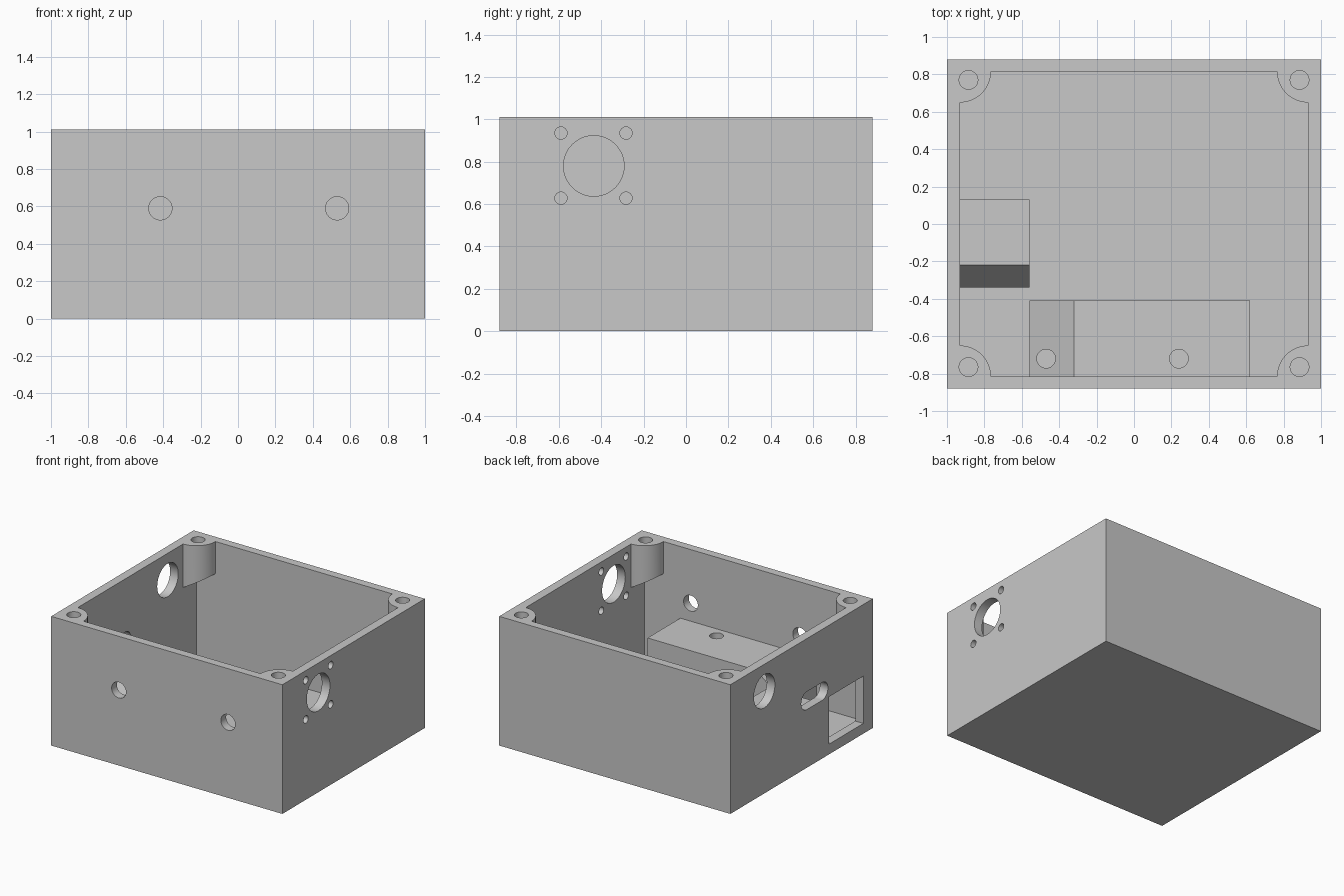
import bpy, bmesh, math
from mathutils import Vector

cube = bpy.data.objects.get("Cube")
if cube:
    bpy.data.objects.remove(cube, do_unlink=True)

# Main dimensions
HX, HY, H = 1.0, 0.88, 1.01
IX, IY = 0.93, 0.815
FLOOR, LEDGE, STEP = 0.07, 0.45, 0.26
POST_R, BITE = 0.165, 0.03

grey = bpy.data.materials.new("light_grey")
grey.use_nodes = True
grey.diffuse_color = (0.58, 0.58, 0.58, 1)
grey.node_tree.nodes["Principled BSDF"].inputs["Base Color"].default_value = grey.diffuse_color


def arc(cx, cy, r, start=0, end=360, n=48):
    """Points along an arc; a full turn leaves out the repeated end point."""
    count = n if end - start >= 360 else n + 1
    angles = [math.radians(start + (end - start) * i / n) for i in range(count)]
    return [(cx + r * math.cos(a), cy + r * math.sin(a)) for a in angles]


def rect(a0, a1, b0, b1):
    return [(a0, b0), (a1, b0), (a1, b1), (a0, b1)]


def prism(name, points, axis, lo, hi, trim=None):
    """Extrude a flat profile along an axis, optionally trimmed by a plane."""
    place = {"x": lambda a, b, c: (c, a, b),
             "y": lambda a, b, c: (a, c, b),
             "z": lambda a, b, c: (a, b, c)}[axis]
    bm = bmesh.new()
    face = bm.faces.new([bm.verts.new(place(a, b, lo)) for a, b in points])
    new = bmesh.ops.extrude_face_region(bm, geom=[face])["geom"]
    moved = [v for v in new if isinstance(v, bmesh.types.BMVert)]
    bmesh.ops.translate(bm, verts=moved, vec=Vector(place(0, 0, hi - lo)))
    if trim:
        bmesh.ops.bisect_plane(bm, geom=bm.verts[:] + bm.edges[:] + bm.faces[:],
                               plane_co=trim[0], plane_no=trim[1], clear_inner=True)
        bmesh.ops.holes_fill(bm, edges=[e for e in bm.edges if e.is_boundary])
    bmesh.ops.recalc_face_normals(bm, faces=bm.faces)
    mesh = bpy.data.meshes.new(name)
    bm.to_mesh(mesh)
    bm.free()
    mesh.materials.append(grey)
    obj = bpy.data.objects.new(name, mesh)
    bpy.context.collection.objects.link(obj)
    return obj


def combine(target, tool, operation):
    """Apply a boolean and discard the tool."""
    tool.hide_render = True
    mod = target.modifiers.new(operation.lower(), "BOOLEAN")
    mod.operation, mod.solver, mod.object = operation, "EXACT", tool
    bpy.context.view_layer.objects.active = target
    bpy.ops.object.modifier_apply(modifier=mod.name)
    bpy.data.objects.remove(tool, do_unlink=True)


# Open box
box = prism("enclosure", rect(-HX, HX, -HY, HY), "z", 0, H)
combine(box, prism("cavity", rect(-IX, IX, -IY, IY), "z", FLOOR, H + 0.2), "DIFFERENCE")

# Mounting block on the front wall, with a sloped end
block = [(-0.56, FLOOR - BITE), (0.62, FLOOR - BITE), (0.62, LEDGE),
         (-0.32, LEDGE), (-0.56, STEP)]
combine(box, prism("front_block", block, "y", -IY - BITE, -0.41), "UNION")

# Ledge on the side wall, with a sloped front
ledge = [(-0.34, FLOOR - BITE), (0.13, FLOOR - BITE), (0.13, LEDGE),
         (-0.22, LEDGE), (-0.34, STEP)]
combine(box, prism("side_ledge", ledge, "x", -IX - BITE, -0.56), "UNION")

# Rounded corner posts with tapered undersides
for sx in (-1, 1):
    for sy in (-1, 1):
        outline = arc(IX, IY, POST_R, 180, 270, 16)
        outline += [(IX + BITE, IY - POST_R), (IX + BITE, IY + BITE), (IX - POST_R, IY + BITE)]
        outline = [(sx * a, sy * b) for a, b in outline]
        slope = ((sx * IX, 0, 0.67), (sx * 0.545, 0, 1))
        combine(box, prism("corner_post", outline, "z", 0.4, H, slope), "UNION")

# Screw holes in the posts and the block
for x in (-0.885, 0.885):
    for y in (-0.765, 0.77):
        combine(box, prism("post_hole", arc(x, y, 0.05), "z", 0.8, H + 0.1), "DIFFERENCE")
for x in (-0.47, 0.24):
    combine(box, prism("block_hole", arc(x, -0.72, 0.05), "z", 0.15, 0.5), "DIFFERENCE")

# Front wall holes
for x in (-0.415, 0.53):
    combine(box, prism("front_hole", arc(x, 0.59, 0.062), "y", -1, -0.75), "DIFFERENCE")

# Round connector opening and its screw holes on the +x wall
side_cuts = [arc(-0.435, 0.78, 0.143)]
side_cuts += [arc(y, z, 0.029, n=24) for y in (-0.59, -0.283) for z in (0.628, 0.935)]
for cut in side_cuts:
    combine(box, prism("connector_hole", cut, "x", 0.9, 1.1), "DIFFERENCE")

# Round, slotted and rectangular openings on the -x wall
slot = arc(0.005 - 0.07, 0.525, 0.07, -90, 90, 20) + arc(-0.325 + 0.07, 0.525, 0.07, 90, 270, 20)
for cut in (arc(0.46, 0.8, 0.13), slot, rect(-0.763, -0.341, 0.08, LEDGE)):
    combine(box, prism("wall_opening", cut, "x", -1.1, -0.9), "DIFFERENCE")

# Smooth curved faces, keep edges sharp
bpy.ops.object.select_all(action="DESELECT")
box.select_set(True)
bpy.context.view_layer.objects.active = box
bpy.ops.object.shade_smooth_by_angle(angle=math.radians(30))
